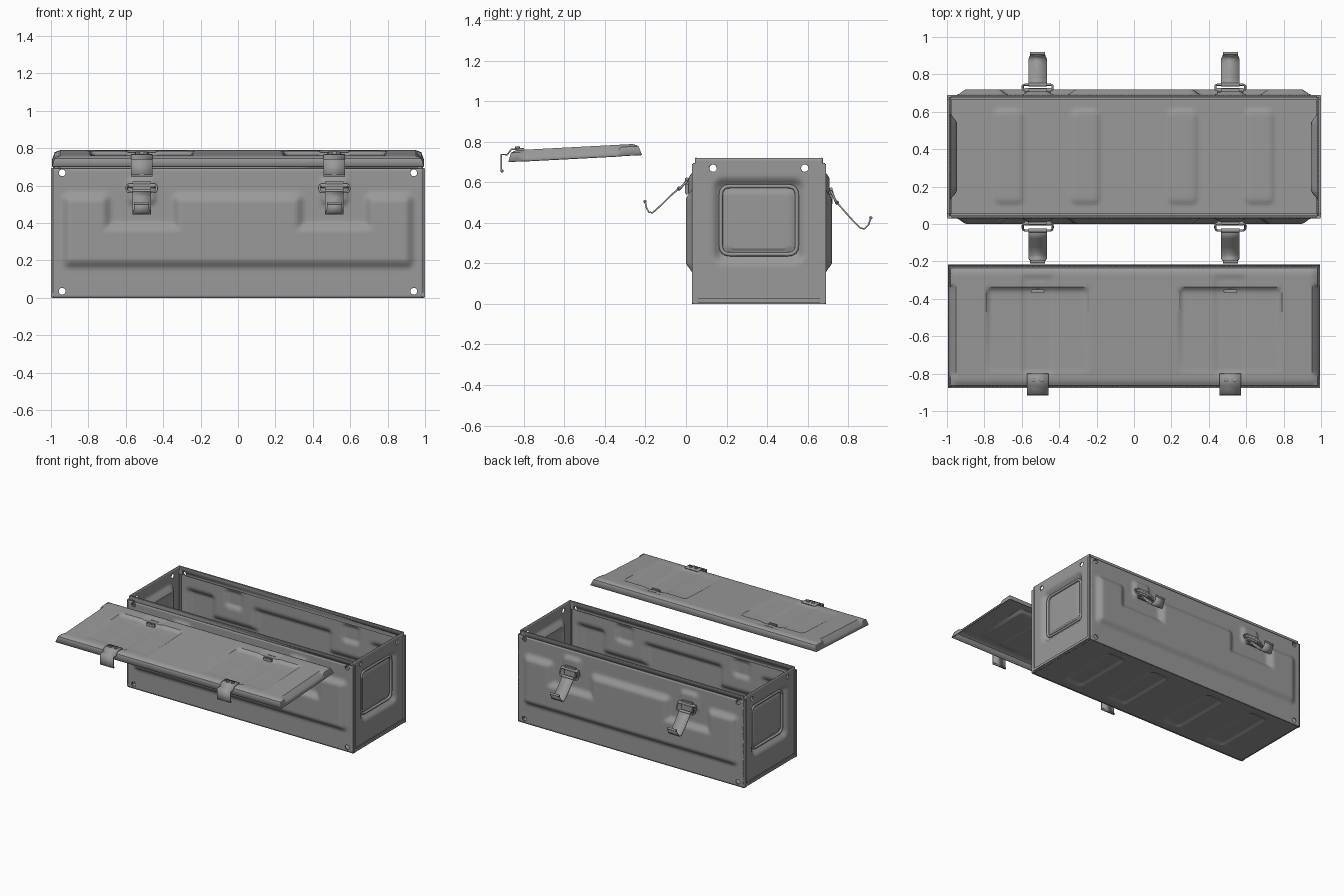
import bpy, bmesh, math
from mathutils import Matrix, Vector

cube = bpy.data.objects.get("Cube")
if cube:
    bpy.data.objects.remove(cube)

steel = bpy.data.materials.new("grey_painted_steel")
steel.use_nodes = True
GREY = (0.32, 0.32, 0.32, 1)
steel.diffuse_color = GREY
steel.node_tree.nodes["Principled BSDF"].inputs["Base Color"].default_value = GREY


def add(name, bm, thick=0, smooth=True):
    """Turn a bmesh into an object, optionally thickened as sheet metal."""
    me = bpy.data.meshes.new(name)
    bm.to_mesh(me)
    bm.free()
    me.materials.append(steel)
    ob = bpy.data.objects.new(name, me)
    bpy.context.collection.objects.link(ob)
    if thick:
        m = ob.modifiers.new("thickness", "SOLIDIFY")
        m.thickness, m.offset = thick, -1
    if smooth:
        bpy.ops.object.select_all(action="DESELECT")
        ob.select_set(True)
        bpy.context.view_layer.objects.active = ob
        bpy.ops.object.shade_smooth_by_angle(angle=math.radians(35))
    return ob


def frame(u, v, origin):
    u, v = Vector(u), Vector(v)
    m = Matrix((u, v, u.cross(v))).transposed().to_4x4()
    m.translation = origin
    return m


def press(u, v, rects, slope=0.04, radius=0.04):
    """0..1 depth of a pressed shape: the union of rounded rectangles."""
    d = 9
    for x0, x1, y0, y1 in rects:
        a = abs(u - (x0 + x1) / 2) - (x1 - x0) / 2 + radius
        b = abs(v - (y0 + y1) / 2) - (y1 - y0) / 2 + radius
        d = min(d, math.hypot(max(a, 0), max(b, 0)) + min(max(a, b), 0) - radius)
    t = min(max(-d / slope, 0), 1)
    return t * t * (3 - 2 * t)


def sheet(w, h, mat, height, skirt=None, step=0.0145):
    bm = bmesh.new()
    bmesh.ops.create_grid(bm, x_segments=round(w / step), y_segments=round(h / step), size=0.5)
    for vert in bm.verts:
        u, v = vert.co.x * w, vert.co.y * h
        vert.co = (u, v, height(u, v))
    if skirt:
        drop, flare = skirt
        edges = [e for e in bm.edges if e.is_boundary]
        ext = bmesh.ops.extrude_edge_only(bm, edges=edges)["geom"]
        for g in ext:
            if isinstance(g, bmesh.types.BMVert):
                g.co.x *= 1 + 2 * flare / w
                g.co.y *= 1 + 2 * flare / h
                g.co.z = -drop
        bmesh.ops.recalc_face_normals(bm, faces=bm.faces)
        if max(bm.faces, key=lambda f: f.calc_center_median().z).normal.z < 0:
            bmesh.ops.reverse_faces(bm, faces=bm.faces)
    bm.transform(mat)
    return bm


def box(name, lo, hi, bevel=0.004):
    lo, hi = Vector(lo), Vector(hi)
    bm = bmesh.new()
    bmesh.ops.create_cube(bm, size=1, matrix=Matrix.Translation((lo + hi) / 2)
                          @ Matrix.Diagonal((*(hi - lo), 1)))
    bmesh.ops.bevel(bm, geom=bm.edges[:], offset=bevel, segments=2, affect="EDGES")
    return add(name, bm)


def strip(name, x, path, half, tail=None, thick=0.008):
    """Bent metal strap following a (y, z) path, narrowing to a tail."""
    bm = bmesh.new()
    rows = []
    for i, (y, z) in enumerate(path):
        w = tail if tail and i >= len(path) - 2 else half
        rows.append([bm.verts.new((x + s * w, y, z)) for s in (-1, 1)])
    for a, b in zip(rows, rows[1:]):
        bm.faces.new((a[0], a[1], b[1], b[0]))
    ob = add(name, bm, thick)
    ob.modifiers["thickness"].offset = 0


def wire(name, pts, r, corner=0.02):
    """Closed round wire with rounded corners."""
    cu = bpy.data.curves.new(name, "CURVE")
    cu.dimensions, cu.bevel_depth, cu.bevel_resolution = "3D", r, 2
    pts = [Vector(p) for p in pts]
    path = []
    for i, p in enumerate(pts):
        a = p + (pts[i - 1] - p).normalized() * corner
        b = p + (pts[(i + 1) % len(pts)] - p).normalized() * corner
        path += [a.lerp(p, t).lerp(p.lerp(b, t), t) for t in (0, 0.25, 0.5, 0.75, 1)]
    sp = cu.splines.new("POLY")
    sp.points.add(len(path) - 1)
    for q, p in zip(sp.points, path):
        q.co = (*p, 1)
    sp.use_cyclic_u = True
    cu.materials.append(steel)
    bpy.context.collection.objects.link(bpy.data.objects.new(name, cu))


def rod(name, centre, axis, r, length, segs=16):
    bm = bmesh.new()
    rot = Vector((0, 0, 1)).rotation_difference(Vector(axis)).to_matrix().to_4x4()
    bmesh.ops.create_cone(bm, cap_ends=True, segments=segs, radius1=r, radius2=r,
                          depth=length, matrix=Matrix.Translation(centre) @ rot)
    return add(name, bm)


MID, LATCH = 0.36, 0.515

# Long walls: stepped pressing plus a boss behind each latch
SHAPE = [(-0.95, 0.95, 0.15, 0.41), (-0.36, 0.36, 0.15, 0.57),
         (-0.95, -0.67, 0.15, 0.57), (0.67, 0.95, 0.15, 0.57)]
BOSS = [(s * LATCH - 0.085, s * LATCH + 0.085, 0.49, 0.65) for s in (-1, 1)]


def long_wall(u, v):
    z = v + 0.345
    return max(0.03 * press(u, z, SHAPE, 0.055, 0.05), 0.018 * press(u, z, BOSS, 0.03))


# End walls: square recess with a slightly raised centre
def end_wall(u, v):
    z = v + 0.36
    return (-0.036 * press(u, z, [(-0.235, 0.235, 0.19, 0.63)], 0.06, 0.06)
            + 0.012 * press(u, z, [(-0.18, 0.18, 0.255, 0.57)], 0.02, 0.03))


# Floor: four shallow cross ribs
RIBS = [(s * c - 0.085, s * c + 0.085, -0.26, 0.26) for s in (-1, 1) for c in (0.67, 0.26)]

walls = []
for s, side in ((1, "front"), (-1, "back")):
    y = MID - s * 0.33
    m = frame((s, 0, 0), (0, 0, 1), (0, y, 0.345))
    walls.append(add(side + "_wall", sheet(1.98, 0.69, m, long_wall), 0.008))
    a, b = sorted((y + s * 0.014, y + s * 0.026))
    walls.append(box(side + "_inner_lip", (-0.985, a, 0.655), (0.985, b, 0.722)))
for s, side in ((1, "left"), (-1, "right")):
    m = frame((0, s, 0), (0, 0, 1), (s * 0.99, MID, 0.36))
    walls.append(add(side + "_end_wall", sheet(0.63, 0.72, m, end_wall), 0.008))
    xs = sorted((s * 0.975, s * 1.0))
    for t in (-1, 1):
        ys = sorted((MID + t * 0.302, MID + t * 0.33))
        walls.append(box(side + "_corner_strip", (xs[0], ys[0], 0), (xs[1], ys[1], 0.695)))
    box(side + "_bottom_lip", (xs[0], MID - 0.33, 0), (xs[1], MID + 0.33, 0.035), 0.008)
    # Rounded bead framing the recessed end plate
    x = s * 0.962
    wire(side + "_end_bead", [(x, MID + a * 0.188, 0.413 + b * 0.168)
                              for a, b in ((-1, -1), (1, -1), (1, 1), (-1, 1))], 0.010, 0.045)
add("floor", sheet(1.97, 0.65, frame((1, 0, 0), (0, -1, 0), (0, MID, 0.002)),
                   lambda u, v: -0.012 * press(u, v, RIBS, 0.03)), 0.008)

# Corner holes cut through opposite walls
cutters = [rod("hole_cutter", (s * 0.94, MID, z), (0, 1, 0), 0.018, 1)
           for s in (-1, 1) for z in (0.668, 0.035)]
cutters += [rod("hole_cutter", (0, MID + t * 0.226, 0.67), (1, 0, 0), 0.018, 3) for t in (-1, 1)]
for wall in walls:
    for c in cutters:
        mod = wall.modifiers.new("hole", "BOOLEAN")
        mod.object, mod.operation, mod.solver = c, "DIFFERENCE", "EXACT"
    bpy.context.view_layer.update()
    me = bpy.data.meshes.new_from_object(wall.evaluated_get(bpy.context.evaluated_depsgraph_get()))
    wall.modifiers.clear()
    wall.data = me
for c in cutters:
    bpy.data.objects.remove(c)

# Lid: pressed tray lying in front, slightly tilted
PANELS = [(s * LATCH - 0.28, s * LATCH + 0.28, -0.25, 0.215) for s in (-1, 1)]
STRAPS = [(s * LATCH - 0.09, s * LATCH + 0.09, -0.26, 0.28) for s in (-1, 1)]
ENDS = [(s * 0.99 - 0.035, s * 0.99 + 0.035, -0.27, 0.23) for s in (-1, 1)]


def lid_top(u, v):
    fade = min(max((v + 0.32) / 0.45, 0.15), 1)
    edge = 1 - press(u, v, [(-0.98, 0.98, -0.315, 0.315)], 0.025, 0.03)
    return (-0.018 * fade * press(u, v, PANELS, 0.025, 0.03)
            - 0.007 * press(u, v, STRAPS, 0.02, 0.02)
            - 0.02 * press(u, v, ENDS, 0.02, 0.02) - 0.012 * edge)


tilt = Matrix.Translation((0, -0.55, 0.774)) @ Matrix.Rotation(math.radians(3), 4, "X")
add("lid", sheet(1.96, 0.63, tilt, lid_top, skirt=(0.055, 0.015)), 0.006)

FRONT_ARM = [(-0.035, 0.57), (-0.075, 0.535), (-0.12, 0.49), (-0.165, 0.45),
             (-0.183, 0.453), (-0.195, 0.475), (-0.202, 0.505)]
BACK_ARM = [(0.745, 0.5), (0.78, 0.46), (0.82, 0.415), (0.86, 0.375),
            (0.88, 0.37), (0.9, 0.39), (0.912, 0.425)]
for s, side in ((1, "left"), (-1, "right")):
    x = s * LATCH
    # Latches: mounting plate, wire bail, bent lever and rolled tip
    for place, y, z, arm in (("front", 0.004, 0.595, FRONT_ARM), ("back", 0.716, 0.545, BACK_ARM)):
        name = f"{side}_{place}_latch_"
        box(name + "plate", (x - 0.05, y - 0.008, z - 0.055), (x + 0.05, y + 0.008, z + 0.03))
        rod(name + "pivot", (x, y, z + 0.005), (1, 0, 0), 0.012, 0.14)
        (ay, az) = arm[0]
        wire(name + "bail", [(x - 0.08, y, z + 0.01), (x + 0.08, y, z + 0.01),
                             (x + 0.08, ay, az - 0.005), (x - 0.08, ay, az - 0.005)], 0.006)
        strip(name + "lever", x, arm, 0.05, 0.04)
        rod(name + "lever_roll", (x, ay, az), (1, 0, 0), 0.010, 0.1)
        rod(name + "tip", (x, *arm[-1]), (1, 0, 0), 0.008, 0.08)
    # Lid hooks with rivets, and small catches near the rear edge
    strip(side + "_lid_hook", x, [(-0.80, 0.766), (-0.862, 0.763), (-0.882, 0.737),
                                  (-0.912, 0.737), (-0.912, 0.66), (-0.902, 0.65)], 0.058)
    rod(side + "_hook_roll", (x, -0.908, 0.656), (1, 0, 0), 0.008, 0.116)
    for t in (-1, 1):
        rod(side + "_hook_rivet", (x + t * 0.022, -0.832, 0.77), (0, 0, 1), 0.012, 0.012)
        box(side + "_lid_catch", (x - 0.036, -0.333 + t * 0.026 - 0.009, 0.755),
            (x + 0.036, -0.333 + t * 0.026 + 0.009, 0.782))
    rod(side + "_catch_rivet", (x, -0.333, 0.768), (0, 0, 1), 0.012, 0.016)
